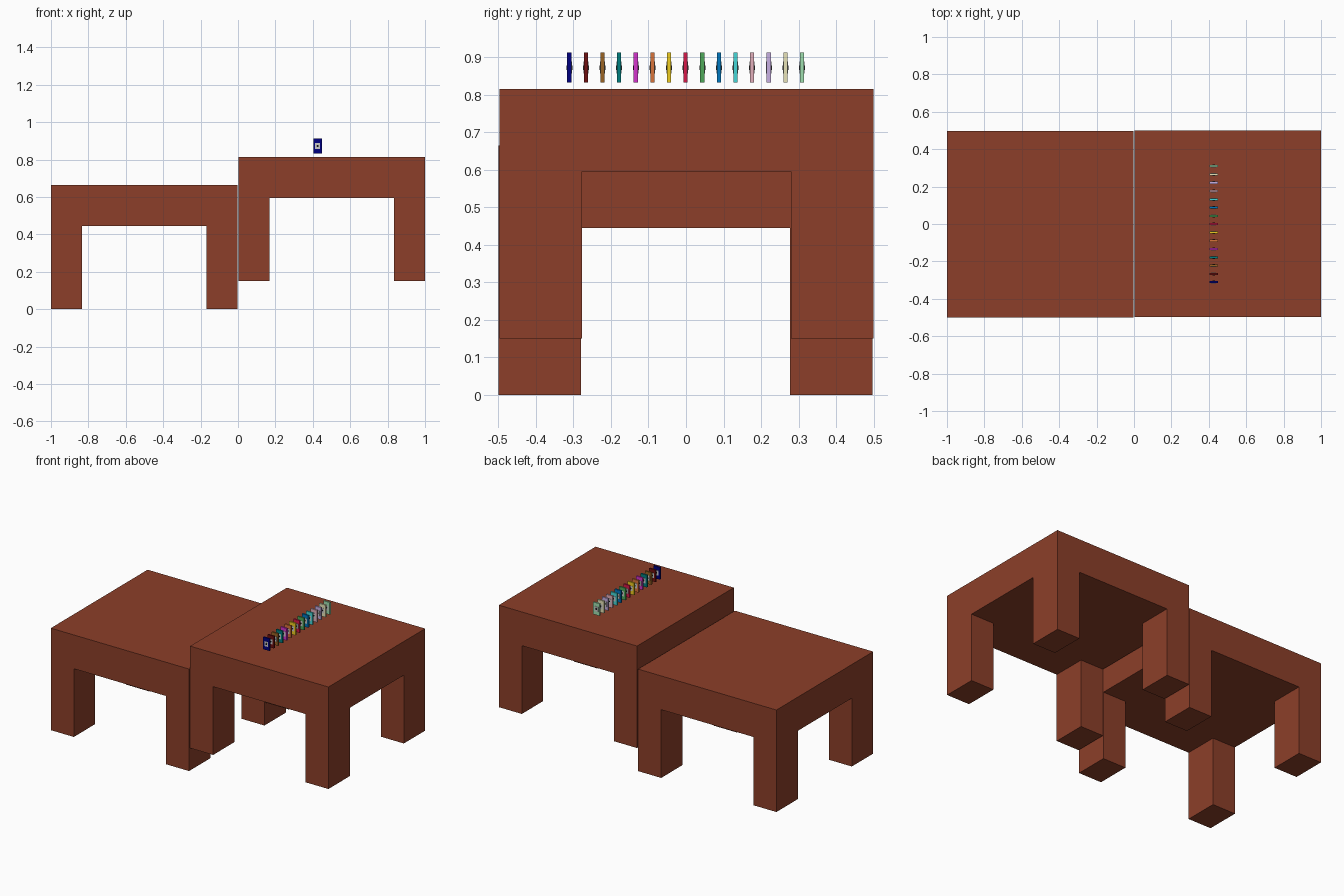
import bpy, bmesh, math
from mathutils import Matrix, Vector

if "Cube" in bpy.data.objects:
    bpy.data.objects.remove(bpy.data.objects["Cube"])


def material(name, hexcode):
    vals = [int(hexcode[i:i + 2], 16) / 255 for i in (0, 2, 4)]
    lin = [v / 12.92 if v <= 0.04045 else ((v + 0.055) / 1.055) ** 2.4 for v in vals]
    mat = bpy.data.materials.new(name)
    mat.diffuse_color = (*lin, 1)
    mat.use_nodes = True
    mat.node_tree.nodes["Principled BSDF"].inputs["Base Color"].default_value = mat.diffuse_color
    return mat


def finish(bm, name, mat):
    bmesh.ops.recalc_face_normals(bm, faces=bm.faces)
    mesh = bpy.data.meshes.new(name)
    bm.to_mesh(mesh)
    bm.free()
    mesh.materials.append(mat)
    obj = bpy.data.objects.new(name, mesh)
    bpy.context.collection.objects.link(obj)
    return obj


def add_box(bm, center, size):
    m = Matrix.Translation(center) @ Matrix.Diagonal((*size, 1))
    return bmesh.ops.create_cube(bm, size=1, matrix=m)


# Table: thick slab with its corner cells extruded down into legs
def table(name, x0, y0, z0, mat):
    w, leg_x, leg_y, leg_h, height = 0.997, 0.166, 0.22, 0.445, 0.665
    bm = bmesh.new()
    c = Vector((x0 + w / 2, y0 + w / 2, z0 + (leg_h + height) / 2))
    add_box(bm, c, (w, w, height - leg_h))
    for axis, inset in ((Vector((1, 0, 0)), leg_x), (Vector((0, 1, 0)), leg_y)):
        for s in (-1, 1):
            bmesh.ops.bisect_plane(bm, geom=bm.verts[:] + bm.edges[:] + bm.faces[:],
                                   plane_co=c + axis * s * (w / 2 - inset), plane_no=axis)
    feet = []
    for f in bm.faces:
        f.normal_update()
        d = f.calc_center_median() - c
        if f.normal.z < -0.9 and abs(d.x) > w / 2 - leg_x and abs(d.y) > w / 2 - leg_y:
            feet.append(f)
    for f in feet:
        new = bmesh.ops.extrude_face_region(bm, geom=[f])["geom"]
        bmesh.ops.translate(bm, vec=(0, 0, -leg_h),
                            verts=[v for v in new if isinstance(v, bmesh.types.BMVert)])
        bm.faces.remove(f)
    return finish(bm, name, mat)


wood = material("wood", "8c3f29")
table("low_table", -1.0, -0.5, 0.0, wood)
table("high_table", 0.003, -0.497, 0.15, wood)

# Row of floating coloured tiles, each with a pale panel and dark button on both faces
palette = ("000080 701010 9a6324 008080 d435cc d8743a f0cd20 d81848 "
           "4fa85a 0078c0 46d8d8 e4b0bc c8b0e4 e8e4b8 a0e0b0").split()
panel_mat = material("pale_grey", "c4c4c4")
button_mat = material("black", "101010")
for i, code in enumerate(palette):
    p = Vector((0.426, -0.311 + i * 0.0443, 0.8725))
    n = f"{i + 1:02d}"
    bm = bmesh.new()
    add_box(bm, p, (0.046, 0.011, 0.079))
    finish(bm, "tile_body_" + n, material("tile_colour_" + n, code))

    bm = bmesh.new()
    add_box(bm, p, (0.027, 0.0135, 0.032))
    finish(bm, "tile_panel_" + n, panel_mat)

    bm = bmesh.new()
    bmesh.ops.create_cone(bm, cap_ends=True, segments=8, radius1=0.006, radius2=0.006, depth=0.016,
                          matrix=Matrix.Translation(p) @ Matrix.Rotation(math.pi / 2, 4, 'X'))
    finish(bm, "tile_button_" + n, button_mat)
